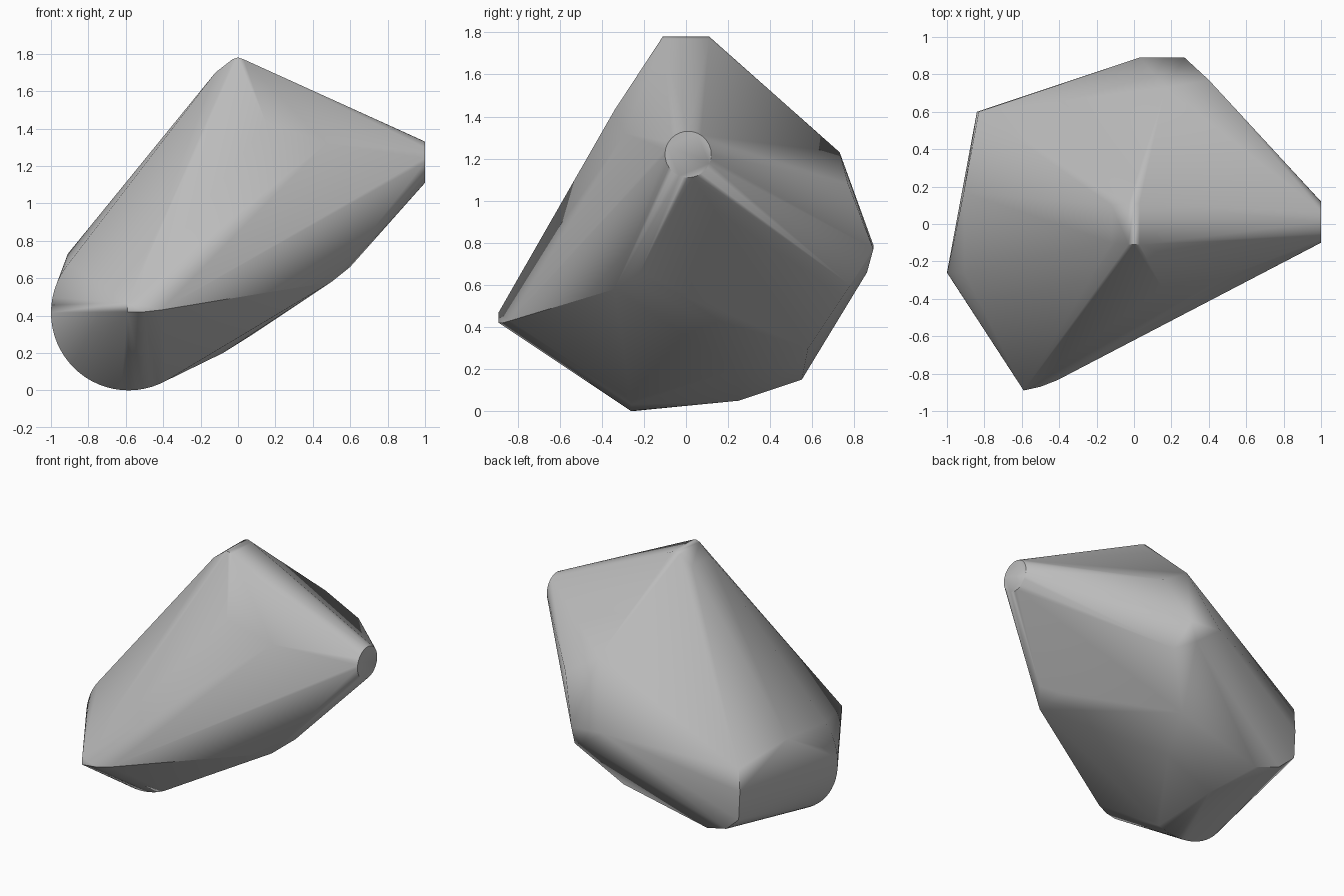
import bpy, bmesh
from math import sin, cos, radians
from mathutils import Vector

if "Cube" in bpy.data.objects:
    bpy.data.objects.remove(bpy.data.objects["Cube"], do_unlink=True)

grey = bpy.data.materials.new("mid_grey")
grey.use_nodes = True
colour = (0.5, 0.5, 0.5, 1)
grey.diffuse_color = colour
grey.node_tree.nodes["Principled BSDF"].inputs["Base Color"].default_value = colour


def ring(centre, radius, u, v, count):
    """Points of a circle spanned by the axes u and v."""
    c, u, v = Vector(centre), Vector(u), Vector(v)
    return [c + radius * (cos(radians(360 * i / count)) * u
                          + sin(radians(360 * i / count)) * v) for i in range(count)]


X, Y, Z = (1, 0, 0), (0, 1, 0), (0, 0, 1)
points = []

# Wide round base of the cone, and the round flat end
points += ring((-0.585, -0.26, 0.415), 0.415, X, Z, 64)
points += ring((1, 0.01, 1.22), 0.11, Y, Z, 32)

# Cone tip and the soft ridge leading from it
points += [(-0.59, -0.89, 0.47), (-0.59, -0.89, 0.42),
           (-0.5, -0.87, 0.42), (-0.41, -0.835, 0.43)]

# Rounded top ridge, the same at both ends
for side in (-1, 1):
    points += [(-0.12, side * 0.1, 1.70), (-0.03, side * 0.11, 1.77),
               (0, side * 0.11, 1.78), (0.03, side * 0.11, 1.77)]

# Front shoulder and lower front corner
points += [(0.15, -0.34, 1.43), (0.47, -0.29, 1.32),
           (0.5, -0.34, 0.58), (0.6, -0.22, 0.66), (0.51, -0.11, 0.59)]

# Back corners
points += [(0.17, 0.73, 1.23), (0.4, 0.77, 1.08), (0.27, 0.89, 0.77),
           (0.03, 0.89, 0.79), (0.2, 0.86, 0.66), (0.32, 0.78, 0.6)]

# Underside
points += [(0.08, 0.58, 0.3), (-0.08, 0.24, 0.2), (-0.42, 0.25, 0.05)]

# Curved edge at the back of the side face
points += [(-0.91, 0.17, 0.73), (-0.83, 0.6, 0.655), (-0.84, 0.6, 0.5),
           (-0.83, 0.6, 0.3), (-0.72, 0.58, 0.2), (-0.55, 0.55, 0.15)]

# Skin wrapped round all the guide points
bm = bmesh.new()
for p in points:
    bm.verts.new(p)
bmesh.ops.convex_hull(bm, input=bm.verts)
bmesh.ops.delete(bm, geom=[v for v in bm.verts if not v.link_faces], context='VERTS')
bmesh.ops.dissolve_limit(bm, angle_limit=radians(1), verts=bm.verts, edges=bm.edges)
bmesh.ops.recalc_face_normals(bm, faces=bm.faces)
mesh = bpy.data.meshes.new("faceted_hull")
bm.to_mesh(mesh)
bm.free()
mesh.materials.append(grey)

hull = bpy.data.objects.new("faceted_hull", mesh)
bpy.context.collection.objects.link(hull)
bpy.context.view_layer.objects.active = hull
hull.select_set(True)
bpy.ops.object.shade_smooth_by_angle(angle=radians(40))

# Keep the large faces flat and the creases soft
weighted = hull.modifiers.new("flat_faces", 'WEIGHTED_NORMAL')
weighted.keep_sharp = True
